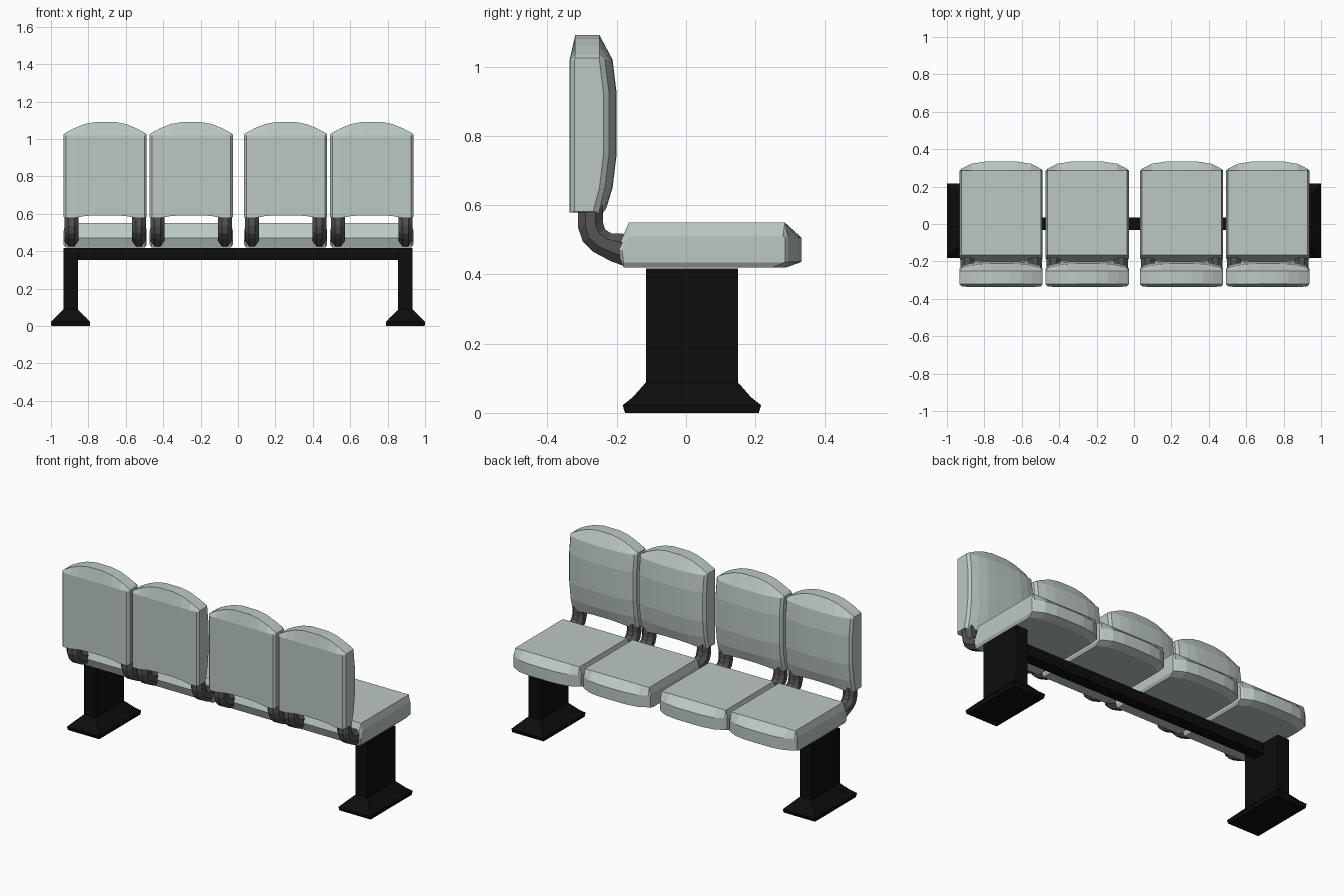
import bpy, bmesh, math

if "Cube" in bpy.data.objects:
    bpy.data.objects.remove(bpy.data.objects["Cube"])


def material(name, rgb):
    m = bpy.data.materials.new(name)
    m.diffuse_color = (*rgb, 1)
    m.use_nodes = True
    m.node_tree.nodes["Principled BSDF"].inputs["Base Color"].default_value = m.diffuse_color
    return m


PAD = material("pale_green_grey", (0.50, 0.58, 0.55))
ARM = material("dark_grey", (0.09, 0.09, 0.09))
BLACK = material("black", (0.004, 0.004, 0.004))


def loft(name, sections, mat):
    """Skin equal-length closed sections and cap both ends."""
    bm = bmesh.new()
    rings = [[bm.verts.new(p) for p in s] for s in sections]
    n = len(rings[0])
    for a, b in zip(rings, rings[1:]):
        for i in range(n):
            j = (i + 1) % n
            bm.faces.new((a[i], a[j], b[j], b[i]))
    bm.faces.new(rings[0])
    bm.faces.new(rings[-1])
    bmesh.ops.recalc_face_normals(bm, faces=bm.faces)
    me = bpy.data.meshes.new(name)
    bm.to_mesh(me)
    bm.free()
    me.materials.append(mat)
    ob = bpy.data.objects.new(name, me)
    bpy.context.collection.objects.link(ob)
    return ob


def mirrored(stations, profile, cx):
    """Sections from left to right out of half-width stations."""
    full = [(-s[0], *s[1:]) for s in stations] + list(reversed(stations))
    return [[(cx + s[0], y, z) for y, z in profile(*s[1:])] for s in full]


# Seat cushion profile: front edge, edge inset
def seat_profile(front, e):
    return [(-0.18, 0.42 + 0.015 * e), (front - 0.045 * (1 - e), 0.42 + 0.015 * e),
            (front, 0.436), (front, 0.506), (0.285 - 0.005 * e, 0.55 - 0.04 * e),
            (-0.165, 0.55 - 0.04 * e), (-0.20 + 0.015 * e, 0.47)]


SEAT = [(0.222, 0.286, 1), (0.212, 0.295, 0), (0.16, 0.322, 0), (0.09, 0.333, 0), (0.03, 0.334, 0)]


# Backrest profile: top height, bottom height, front bulge, rear face
def back_profile(top, bottom, front, rear):
    return [(rear, bottom), (rear, 1.02), (-0.32, top), (-0.25, top),
            (front - 0.012, 1.02), (front, 0.92), (front, 0.75),
            (front - 0.012, 0.65), (front - 0.03, bottom)]


BACK = [(0.222, 1.025, 0.582, -0.238, -0.322), (0.21, 1.034, 0.578, -0.222, -0.335),
        (0.165, 1.058, 0.578, -0.21, -0.336), (0.11, 1.08, 0.588, -0.202, -0.336),
        (0.05, 1.091, 0.592, -0.20, -0.336)]

# Curved arm: outer and inner edge points along the bend
BEND = [((-0.312, 0.60), (-0.24, 0.60)), ((-0.312, 0.535), (-0.24, 0.55)),
        ((-0.298, 0.495), (-0.234, 0.53)), ((-0.268, 0.465), (-0.215, 0.518)),
        ((-0.215, 0.437), (-0.185, 0.518)), ((-0.175, 0.423), (-0.15, 0.50))]


def arm_sections(cx, w=0.037):
    out = []
    for (y0, z0), (y1, z1) in BEND:
        ring = []
        for k in range(8):
            a = math.pi / 8 + k * math.pi / 4
            t = 0.5 + 0.541 * math.cos(a)
            ring.append((cx + w * 1.08 * math.sin(a), y0 + (y1 - y0) * t, z0 + (z1 - z0) * t))
        out.append(ring)
    return out


for i, cx in enumerate((-0.71, -0.25, 0.255, 0.715), 1):
    loft(f"seat_{i}", mirrored(SEAT, seat_profile, cx), PAD)
    loft(f"backrest_{i}", mirrored(BACK, back_profile, cx), PAD)
    for side, sx in (("left", -1), ("right", 1)):
        loft(f"arm_{side}_{i}", arm_sections(cx + sx * 0.18), ARM)


def rect(cx, cy, hx, hy, z):
    return [(cx + a * hx, cy + b * hy, z) for a, b in ((-1, -1), (1, -1), (1, 1), (-1, 1))]


# Legs with flared feet
for side, sx in (("left", -1), ("right", 1)):
    rings = [(0.103, 0.193, 0), (0.105, 0.2, 0.022), (0.082, 0.17, 0.046),
             (0.039, 0.133, 0.088), (0.039, 0.133, 0.417)]
    loft(f"leg_{side}", [rect(sx * 0.895, 0.017, *r) for r in rings], BLACK)

# Support beam
loft("beam", [rect(0, 0.002, 0.87, 0.034, z) for z in (0.353, 0.416)], BLACK)
